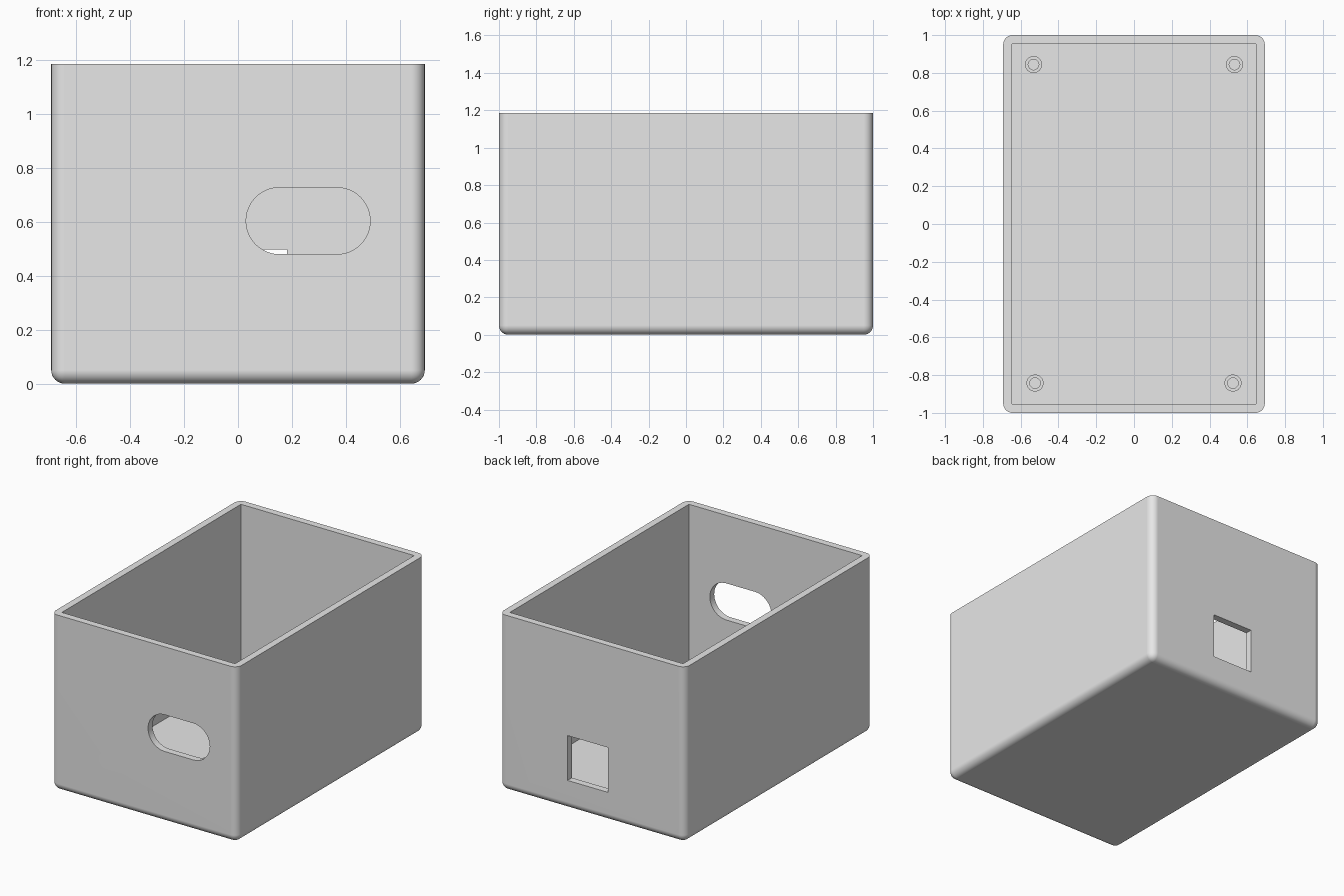
import bpy, bmesh
from math import pi, cos, sin, radians
from mathutils import Matrix, Vector

W, L, H = 1.385, 2.0, 1.185      # outer size
WALL, ROUND = 0.047, 0.05

if "Cube" in bpy.data.objects:
    bpy.data.objects.remove(bpy.data.objects["Cube"], do_unlink=True)

grey = bpy.data.materials.new("light grey plastic")
grey.use_nodes = True
grey.diffuse_color = (0.8, 0.8, 0.8, 1)
grey.node_tree.nodes["Principled BSDF"].inputs["Base Color"].default_value = (0.8, 0.8, 0.8, 1)


def make_object(name, bm):
    bmesh.ops.recalc_face_normals(bm, faces=bm.faces)
    mesh = bpy.data.meshes.new(name)
    bm.to_mesh(mesh)
    bm.free()
    mesh.materials.append(grey)
    obj = bpy.data.objects.new(name, mesh)
    bpy.context.collection.objects.link(obj)
    return obj


def block(low, high):
    low, high = Vector(low), Vector(high)
    bm = bmesh.new()
    place = Matrix.Translation((low + high) / 2) @ Matrix.Diagonal((*(high - low), 1))
    bmesh.ops.create_cube(bm, size=1, matrix=place)
    return bm


def slot(x0, x1, z0, z1, y0, y1, steps=24):
    # Rounded slot prism running along y
    r, zc = (z1 - z0) / 2, (z0 + z1) / 2
    bm = bmesh.new()
    ring = []
    for cx, start in ((x1 - r, -pi / 2), (x0 + r, pi / 2)):
        for i in range(steps + 1):
            a = start + pi * i / steps
            ring.append(bm.verts.new((cx + r * cos(a), y0, zc + r * sin(a))))
    face = bm.faces.new(ring)
    out = bmesh.ops.extrude_face_region(bm, geom=[face])
    moved = [g for g in out["geom"] if isinstance(g, bmesh.types.BMVert)]
    bmesh.ops.translate(bm, verts=moved, vec=(0, y1 - y0, 0))
    return bm


def cut(target, cutter):
    cutter.hide_render = True
    mod = target.modifiers.new("cut", 'BOOLEAN')
    mod.operation, mod.solver, mod.object = 'DIFFERENCE', 'EXACT', cutter
    bpy.context.view_layer.objects.active = target
    bpy.ops.object.modifier_apply(modifier=mod.name)
    bpy.data.objects.remove(cutter, do_unlink=True)


def smooth(obj):
    bpy.ops.object.select_all(action='DESELECT')
    obj.select_set(True)
    bpy.context.view_layer.objects.active = obj
    bpy.ops.object.shade_smooth_by_angle(angle=radians(30))
    mod = obj.modifiers.new("flat sides", 'WEIGHTED_NORMAL')
    mod.keep_sharp = True


# Box shell: every edge rounded except the open rim
bm = block((-W / 2, -L / 2, 0), (W / 2, L / 2, H))
edges = [e for e in bm.edges if min(v.co.z for v in e.verts) < H / 2]
bmesh.ops.bevel(bm, geom=edges, offset=ROUND, segments=8, profile=0.5, affect='EDGES')
box = make_object("box_shell", bm)

# Cavity, front cable slot and back square port
x, y = W / 2 - WALL, L / 2 - WALL
cut(box, make_object("cavity_cutter", block((-x, -y, WALL), (x, y, H + 0.2))))
cut(box, make_object("slot_cutter", slot(0.03, 0.49, 0.48, 0.727, -L / 2 - 0.1, -L / 2 + 0.1)))
cut(box, make_object("port_cutter", block((-0.12, L / 2 - 0.1, 0.195), (0.182, L / 2 + 0.1, 0.497))))
smooth(box)


# Hollow screw posts on the floor
def post(name, px, py, outer=0.045, inner=0.028, top=0.17, sides=40):
    base = WALL - 0.002
    profile = ((outer, base), (outer, top), (inner, top), (inner, base))
    bm = bmesh.new()
    rings = [[bm.verts.new((px + r * cos(2 * pi * i / sides), py + r * sin(2 * pi * i / sides), z))
              for i in range(sides)] for r, z in profile]
    for k in range(4):
        a, b = rings[k], rings[(k + 1) % 4]
        for i in range(sides):
            j = (i + 1) % sides
            bm.faces.new((a[i], a[j], b[j], b[i]))
    smooth(make_object(name, bm))


for end, px, py in (("front", 0.524, -0.842), ("back", 0.532, 0.844)):
    for side, sign in (("left", 1), ("right", -1)):
        post(f"{end}_{side}_post", sign * px, py)
